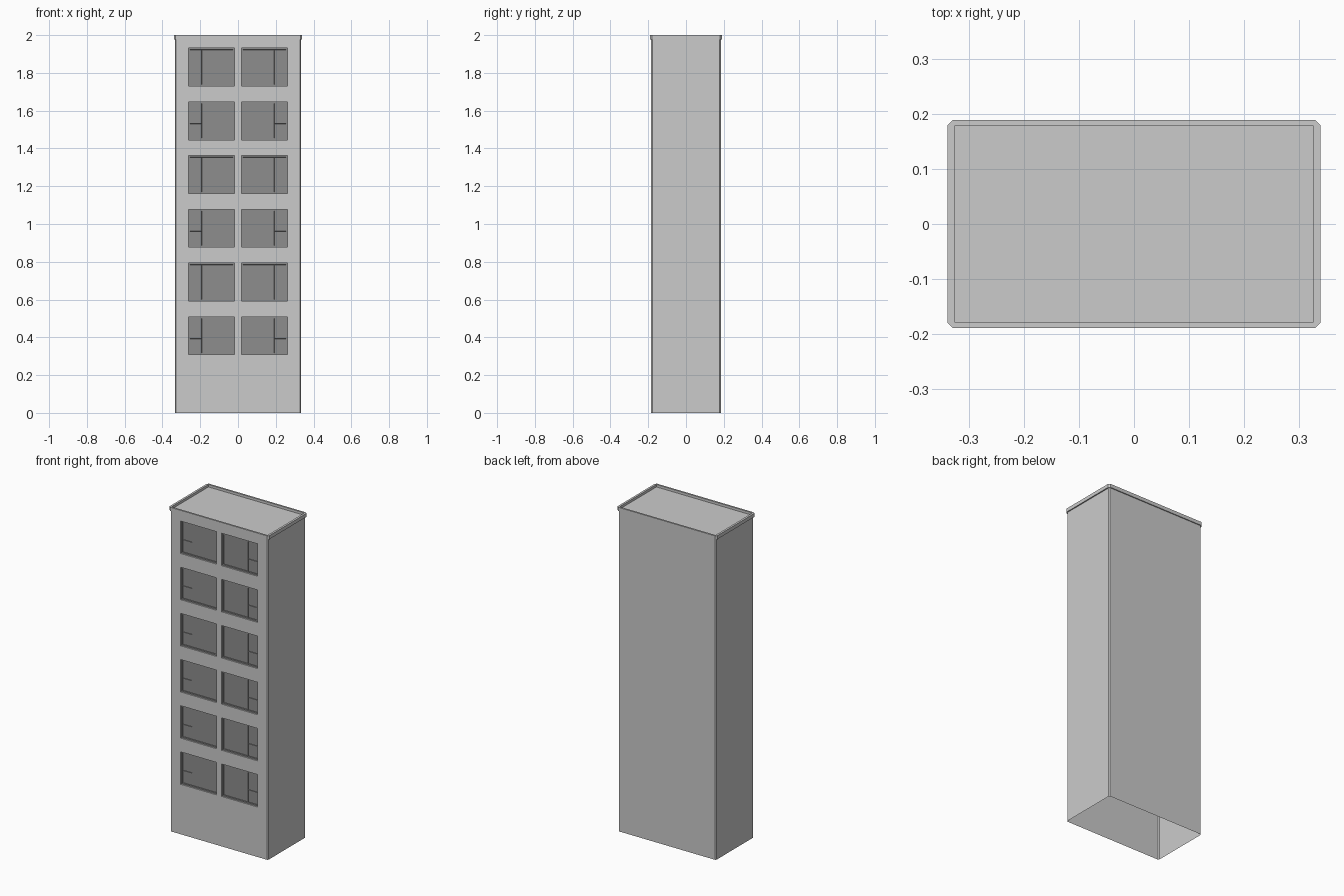
import bpy, bmesh

if "Cube" in bpy.data.objects:
    bpy.data.objects.remove(bpy.data.objects["Cube"])

HX, HY, CH = 0.333, 0.184, 0.006      # wall half sizes and corner chamfer
EAVE = 1.978
WIN_X = (0.018, 0.262)
WIN_H, PITCH, BASE = 0.2, 0.2845, 0.308
ROWS = [BASE + i * PITCH for i in range(6)]
REVEAL = 0.008

glass = bpy.data.materials.new("window_grey")
glass.diffuse_color = (0.27, 0.27, 0.27, 1)
glass.use_nodes = True
glass.node_tree.nodes["Principled BSDF"].inputs["Base Color"].default_value = glass.diffuse_color


def finish(bm, name, mat=None):
    bmesh.ops.remove_doubles(bm, verts=bm.verts, dist=1e-5)
    me = bpy.data.meshes.new(name)
    bm.to_mesh(me)
    bm.free()
    ob = bpy.data.objects.new(name, me)
    bpy.context.collection.objects.link(ob)
    if mat:
        me.materials.append(mat)
    return ob


def ring(bm, hx, hy, c, z):
    # chamfered rectangle, anticlockwise, last side is the front
    pts = [(hx - c, -hy), (hx, -hy + c), (hx, hy - c), (hx - c, hy),
           (-hx + c, hy), (-hx, hy - c), (-hx, -hy + c), (-hx + c, -hy)]
    return [bm.verts.new((x, y, z)) for x, y in pts]


def bridge(bm, a, b, sides=8):
    for i in range(sides):
        j = (i + 1) % 8
        bm.faces.new((a[i], a[j], b[j], b[i]))


def quad(bm, x0, x1, z0, z1, y):
    return bm.faces.new([bm.verts.new((x, y, z)) for x, z in
                         ((x0, z0), (x1, z0), (x1, z1), (x0, z1))])


# Open-bottomed shell: side and back walls
bm = bmesh.new()
bridge(bm, ring(bm, HX, HY, CH, 0), ring(bm, HX, HY, CH, EAVE), 7)
finish(bm, "side_and_back_walls")

# Front wall with window openings and shallow reveals
bm = bmesh.new()
a, b = WIN_X
xs = [-HX + CH, -b, -a, a, b, HX - CH]
zs = [0] + [z for r in ROWS for z in (r, r + WIN_H)] + [EAVE]
openings = []
for i in range(len(xs) - 1):
    for j in range(len(zs) - 1):
        f = quad(bm, xs[i], xs[i + 1], zs[j], zs[j + 1], -HY)
        if i in (1, 3) and j % 2 == 1:
            openings.append(f)
bmesh.ops.remove_doubles(bm, verts=bm.verts, dist=1e-5)
bm.normal_update()
new = bmesh.ops.extrude_discrete_faces(bm, faces=openings)["faces"]
for f in new:
    rim = [v.co.copy() for v in f.verts]
    back = [v.co.copy() for v in f.verts]
    for p in back:
        p.y += REVEAL
    for k in range(4):
        m = (k + 1) % 4
        bm.faces.new([bm.verts.new(p) for p in (rim[k], rim[m], back[m], back[k])])
bmesh.ops.delete(bm, geom=new, context='FACES')
finish(bm, "front_wall")

# Windows: frame, one large pane, two small outer panes
for r, z in enumerate(ROWS):
    for s in (-1, 1):
        bm = bmesh.new()
        y, t, split, mid = -HY + REVEAL, 0.008, 0.192, z + 0.085
        panes = []
        for x0, x1, z0, z1 in ((a + t, split, z + t, z + WIN_H - t),
                               (split, b - t, z + t, mid),
                               (split, b - t, mid, z + WIN_H - t)):
            x0, x1 = sorted((s * x0, s * x1))
            panes.append(quad(bm, x0, x1, z0, z1, y))
        # flat frame around the panes
        for x0, x1, z0, z1 in ((a, b, z, z + t), (a, b, z + WIN_H - t, z + WIN_H),
                               (a, a + t, z + t, z + WIN_H - t),
                               (b - t, b, z + t, z + WIN_H - t)):
            x0, x1 = sorted((s * x0, s * x1))
            quad(bm, x0, x1, z0, z1, y)
        bm.normal_update()
        bmesh.ops.inset_individual(bm, faces=panes, thickness=0.001, depth=-0.003)
        finish(bm, f"window_{r + 1}_{'left' if s < 0 else 'right'}", glass)

# Roof: overhanging rim and sunken deck
bm = bmesh.new()
rings = [ring(bm, HX, HY, CH, EAVE), ring(bm, 0.34, 0.19, 0.01, EAVE),
         ring(bm, 0.34, 0.19, 0.01, 2.0), ring(bm, 0.327, 0.179, 0.0005, 2.0),
         ring(bm, 0.327, 0.179, 0.0005, 1.985)]
for lo, hi in zip(rings, rings[1:]):
    bridge(bm, lo, hi)
bm.faces.new(rings[-1])
finish(bm, "roof_rim_and_deck")
